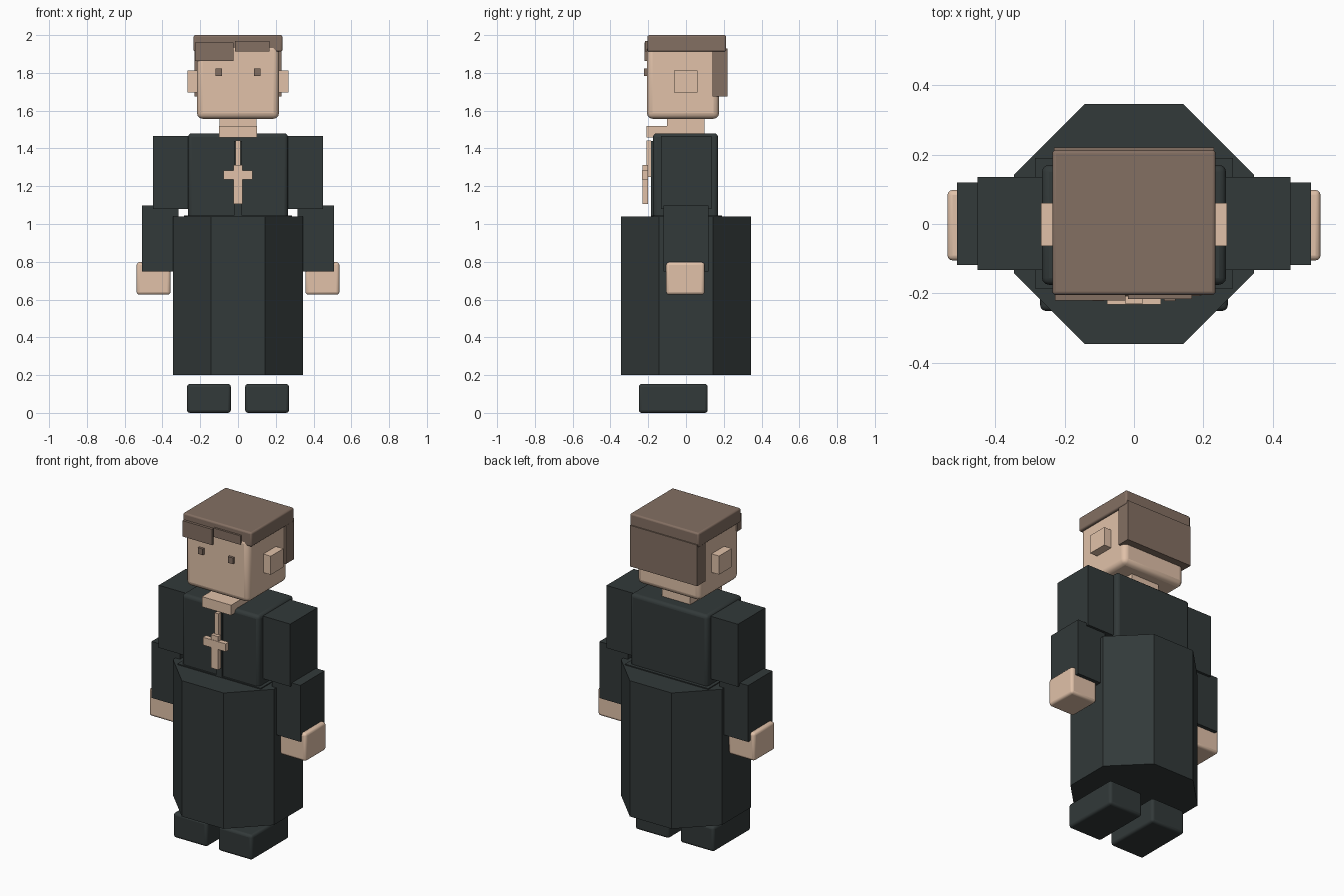
import bpy, bmesh, math
from mathutils import Matrix

if "Cube" in bpy.data.objects:
    bpy.data.objects.remove(bpy.data.objects["Cube"])


def make_material(name, rgb):
    m = bpy.data.materials.new(name)
    m.diffuse_color = (*rgb, 1)
    m.use_nodes = True
    m.node_tree.nodes["Principled BSDF"].inputs["Base Color"].default_value = m.diffuse_color
    return m


SKIN = make_material("skin", (0.75, 0.535, 0.395))
HAIR = make_material("brown hair", (0.23, 0.16, 0.123))
CLOTH = make_material("dark cloth", (0.032, 0.041, 0.041))


def finish(name, bm, mat):
    bmesh.ops.recalc_face_normals(bm, faces=bm.faces)
    mesh = bpy.data.meshes.new(name)
    bm.to_mesh(mesh)
    bm.free()
    mesh.materials.append(mat)
    obj = bpy.data.objects.new(name, mesh)
    bpy.context.collection.objects.link(obj)
    return obj


def box(name, mat, x, y, z, bevel=0):
    """Box from (min, max) ranges, optionally with rounded edges."""
    bm = bmesh.new()
    bmesh.ops.create_cube(bm, size=1)
    for v in bm.verts:
        v.co = [r[0] if c < 0 else r[1] for c, r in zip(v.co, (x, y, z))]
    obj = finish(name, bm, mat)
    if bevel:
        mod = obj.modifiers.new("rounded edges", 'BEVEL')
        mod.width = bevel
        mod.segments = 3
        bpy.context.view_layer.objects.active = obj
        obj.select_set(True)
        bpy.ops.object.shade_smooth_by_angle(angle=math.radians(35))
        obj.select_set(False)
    return obj


def pair(name, mat, x, y, z, bevel=0):
    """The same box on both sides of the body."""
    box(name + "_left", mat, x, y, z, bevel)
    box(name + "_right", mat, (-x[1], -x[0]), y, z, bevel)


# Octagonal robe skirt with flat sides facing front, back, left and right
bm = bmesh.new()
radius = 0.345 / math.cos(math.pi / 8)
octagon = [bm.verts.new((radius * math.cos((i + 0.5) * math.pi / 4),
                         radius * math.sin((i + 0.5) * math.pi / 4), 0.2))
           for i in range(8)]
base = bm.faces.new(octagon)
extruded = bmesh.ops.extrude_face_region(bm, geom=[base], use_keep_orig=True)
top = [g for g in extruded["geom"] if isinstance(g, bmesh.types.BMVert)]
bmesh.ops.transform(bm, matrix=Matrix.Translation((0, 0, 0.84)), verts=top)
finish("robe_skirt", bm, CLOTH)

# Body
box("waist", CLOTH, (-0.285, 0.285), (-0.185, 0.19), (0.98, 1.046))
box("torso", CLOTH, (-0.265, 0.265), (-0.175, 0.17), (1.02, 1.48), 0.02)
box("button_strip", CLOTH, (-0.02, 0.02), (-0.186, -0.17), (1.03, 1.44))
pair("shoe", CLOTH, (0.038, 0.27), (-0.25, 0.115), (0.0, 0.153), 0.015)

# Arms
pair("upper_arm", CLOTH, (0.257, 0.45), (-0.132, 0.135), (1.08, 1.467))
pair("forearm", CLOTH, (0.314, 0.509), (-0.118, 0.12), (0.749, 1.098))
pair("hand", SKIN, (0.357, 0.537), (-0.105, 0.098), (0.626, 0.798), 0.015)

# Neck and collar tab
box("neck", SKIN, (-0.097, 0.097), (-0.1, 0.097), (1.455, 1.58))
box("collar_tab", SKIN, (-0.1, 0.1), (-0.21, -0.05), (1.457, 1.52))

# Pendant
box("pendant_cord", SKIN, (-0.013, 0.013), (-0.21, -0.186), (1.25, 1.443))
box("pendant_upright", SKIN, (-0.025, 0.025), (-0.23, -0.2), (1.107, 1.313))
box("pendant_bar", SKIN, (-0.078, 0.078), (-0.232, -0.202), (1.235, 1.283))

# Head
box("head", SKIN, (-0.217, 0.217), (-0.207, 0.175), (1.557, 1.95), 0.03)
pair("ear", SKIN, (0.2, 0.268), (-0.063, 0.06), (1.697, 1.812))
pair("eye", HAIR, (0.086, 0.12), (-0.222, -0.2), (1.784, 1.822))

# Hair
box("hair_cap", HAIR, (-0.235, 0.235), (-0.204, 0.213), (1.912, 2.0), 0.01)
box("hair_back", HAIR, (-0.23, 0.23), (0.14, 0.22), (1.676, 1.93))
box("fringe_large", HAIR, (-0.227, -0.024), (-0.22, -0.18), (1.862, 1.96))
box("fringe_small", HAIR, (-0.017, 0.167), (-0.216, -0.18), (1.914, 1.969))
